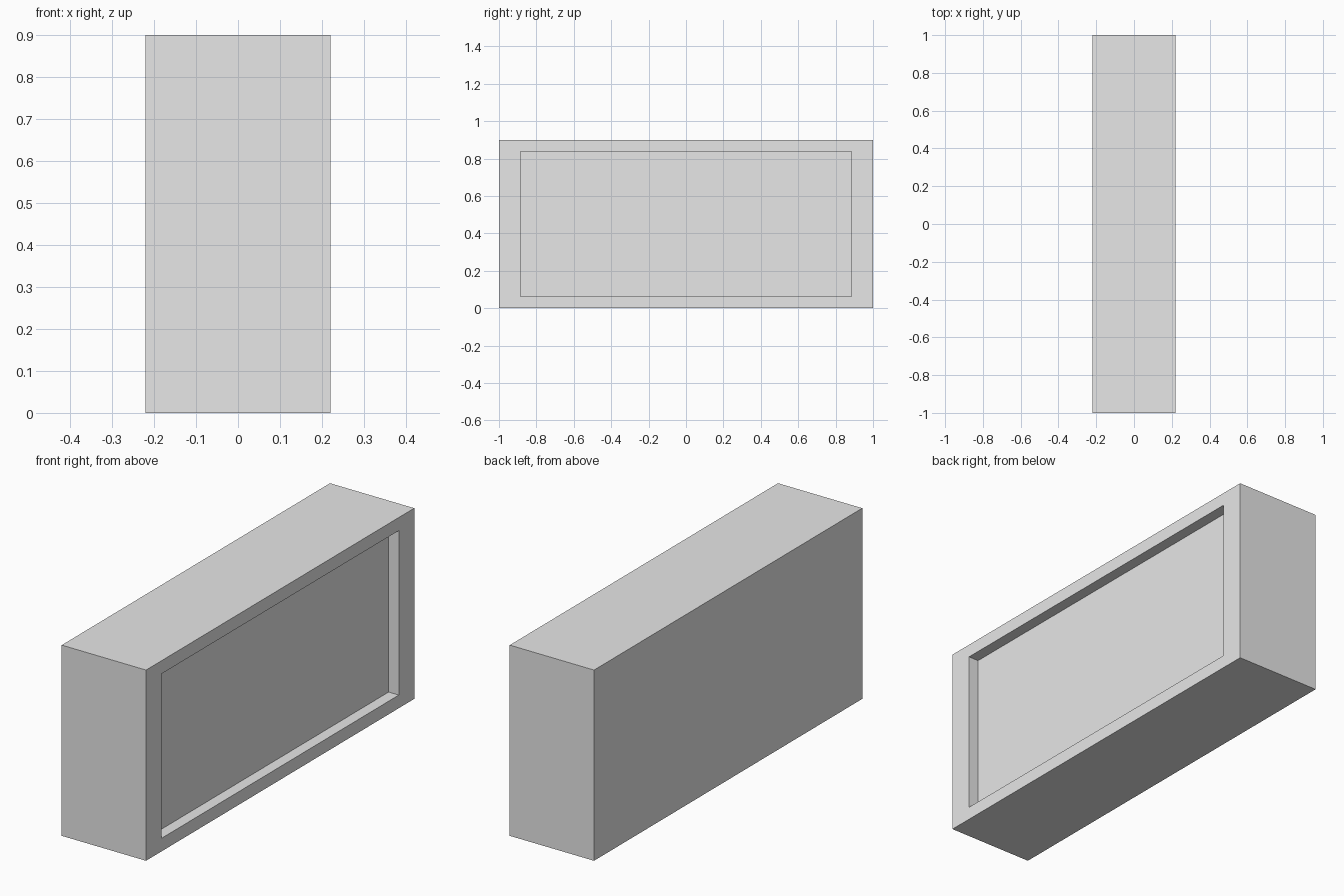
import bpy, bmesh
from mathutils import Vector

if "Cube" in bpy.data.objects:
    bpy.data.objects.remove(bpy.data.objects["Cube"])

HALF_X, HALF_Y, HEIGHT = 0.22, 1.0, 0.9        # outer box
OPEN_Y, OPEN_Z, DEPTH = 0.885, 0.388, 0.053    # half opening sizes and recess depth

grey = bpy.data.materials.new("light_grey")
grey.diffuse_color = (0.8, 0.8, 0.8, 1.0)
grey.use_nodes = True
grey.node_tree.nodes["Principled BSDF"].inputs["Base Color"].default_value = grey.diffuse_color

# Solid block
bm = bmesh.new()
bmesh.ops.create_cube(bm, size=1.0)
bmesh.ops.scale(bm, vec=(2 * HALF_X, 2 * HALF_Y, HEIGHT), verts=bm.verts)
bm.normal_update()

# Shallow rectangular recess in the right side
panel = max(bm.faces, key=lambda f: f.normal.x)
bmesh.ops.inset_individual(bm, faces=[panel], thickness=0.05)
for v in panel.verts:
    v.co.y = OPEN_Y if v.co.y > 0 else -OPEN_Y
    v.co.z = OPEN_Z if v.co.z > 0 else -OPEN_Z
floor = bmesh.ops.extrude_discrete_faces(bm, faces=[panel])["faces"][0]
bmesh.ops.translate(bm, vec=Vector((-DEPTH, 0, 0)), verts=floor.verts)

# Stand the block on the ground
bmesh.ops.translate(bm, vec=Vector((0, 0, HEIGHT / 2)), verts=bm.verts)
bmesh.ops.recalc_face_normals(bm, faces=bm.faces)

mesh = bpy.data.meshes.new("recessed_box")
bm.to_mesh(mesh)
bm.free()
mesh.materials.append(grey)
box = bpy.data.objects.new("recessed_box", mesh)
bpy.context.collection.objects.link(box)
